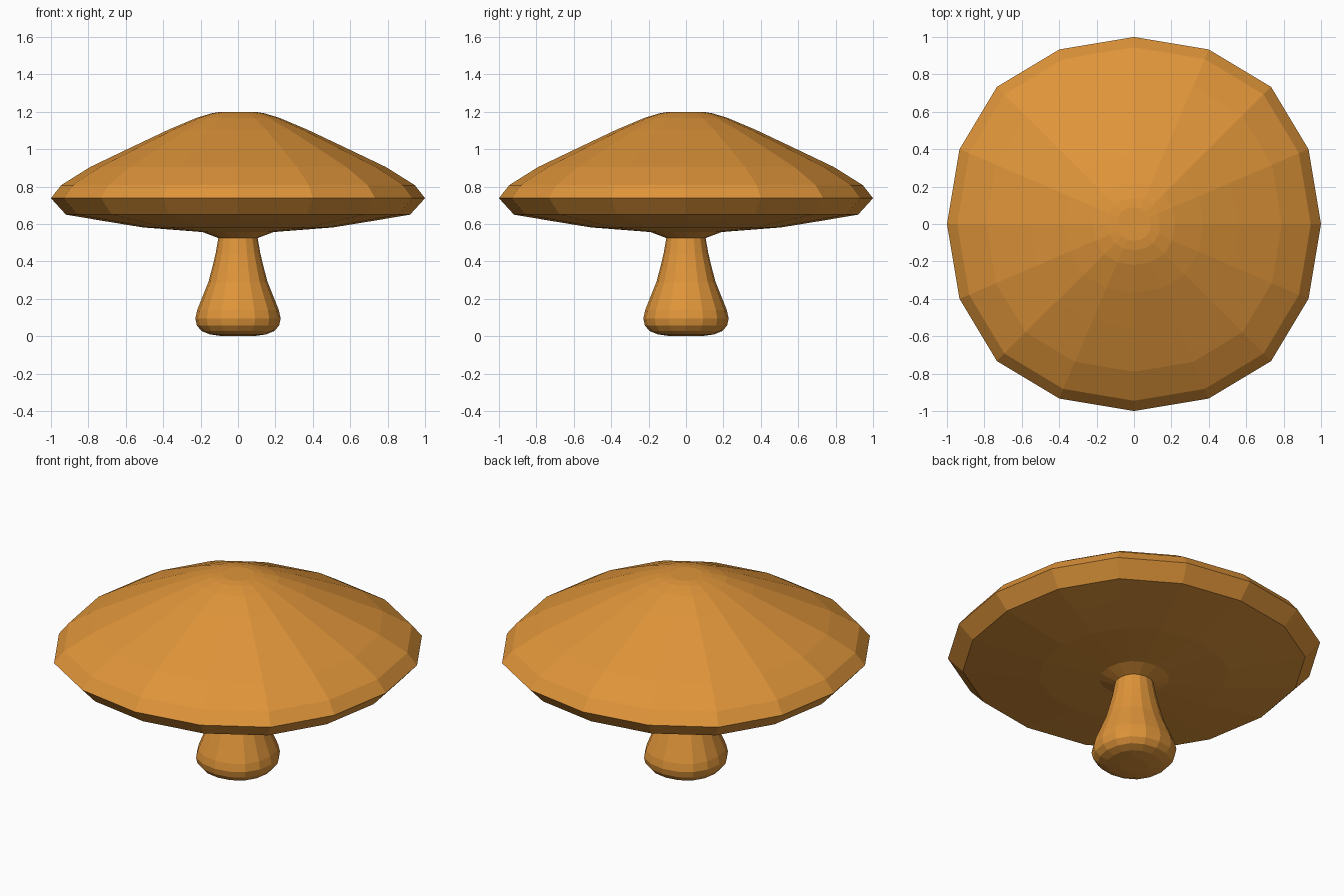
import bpy
import bmesh

old = bpy.data.objects.get("Cube")
if old:
    bpy.data.objects.remove(old, do_unlink=True)

# Warm orange-brown used for the whole mushroom
orange = bpy.data.materials.new("warm orange")
orange.use_nodes = True
colour = (0.74, 0.30, 0.042, 1)
orange.diffuse_color = colour
orange.node_tree.nodes["Principled BSDF"].inputs["Base Color"].default_value = colour

# Rounded-square cross-section with sixteen sides: one quarter, turned four times
quarter = [(1, 0), (0.933, 0.4), (0.733, 0.733), (0.4, 0.933)]
section = []
for turn in range(4):
    section += quarter
    quarter = [(-y, x) for x, y in quarter]


def loft(name, profile, close_start=False, close_end=False):
    """Skin the cross-section along (radius, height) pairs."""
    bm = bmesh.new()
    rings = [[bm.verts.new((x * r, y * r, z)) for x, y in section]
             for r, z in profile]
    n = len(section)
    for a, b in zip(rings, rings[1:]):
        for i in range(n):
            j = (i + 1) % n
            bm.faces.new((a[i], a[j], b[j], b[i]))
    if close_start:
        bm.faces.new(list(reversed(rings[0])))
    if close_end:
        bm.faces.new(rings[-1])
    mesh = bpy.data.meshes.new(name)
    bm.to_mesh(mesh)
    bm.free()
    mesh.materials.append(orange)
    obj = bpy.data.objects.new(name, mesh)
    bpy.context.collection.objects.link(obj)
    return obj


# Stem, from the bulbous foot up to the neck
loft("stem", [
    (0.08, 0), (0.15, 0.01), (0.195, 0.028), (0.22, 0.058), (0.228, 0.095),
    (0.218, 0.14), (0.19, 0.21), (0.158, 0.29), (0.137, 0.37),
    (0.12, 0.44), (0.105, 0.525)], close_start=True)

# Cap, from the collar around the neck, over the rim and up to the crown
loft("cap", [
    (0.105, 0.525), (0.19, 0.557), (0.51, 0.582), (0.73, 0.618),
    (0.92, 0.65), (1, 0.738), (0.945, 0.808), (0.79, 0.905),
    (0.56, 1.015), (0.37, 1.105), (0.22, 1.168), (0.14, 1.192),
    (0.09, 1.2)], close_end=True)
